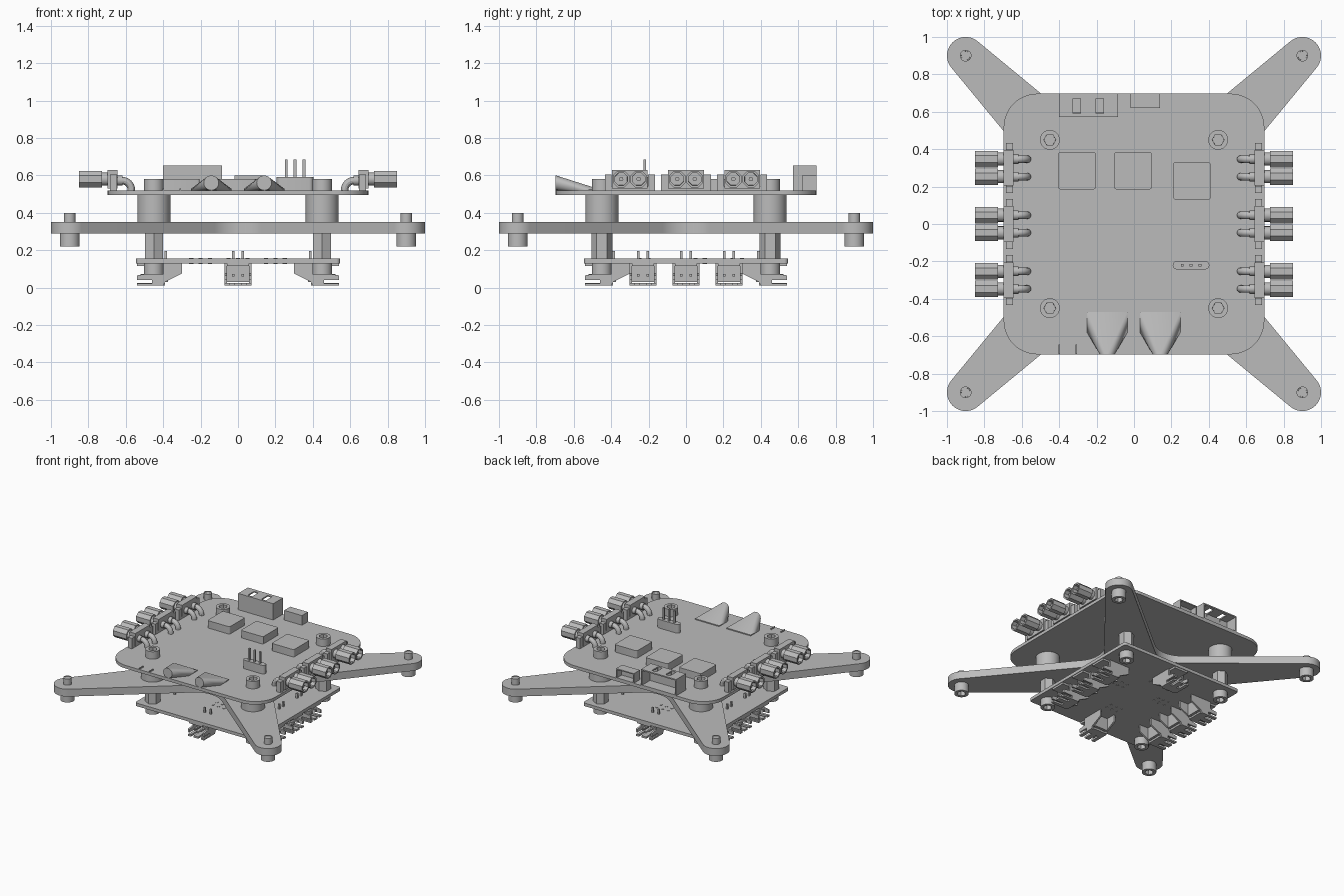
import bpy, bmesh
from math import sin, cos, pi, radians, atan2, hypot
from mathutils import Matrix, Vector

cube = bpy.data.objects.get("Cube")
if cube:
    bpy.data.objects.remove(cube)

grey = bpy.data.materials.new("plain grey")
grey.use_nodes = True
grey.diffuse_color = (0.5, 0.5, 0.5, 1)
grey.node_tree.nodes["Principled BSDF"].inputs["Base Color"].default_value = (0.5, 0.5, 0.5, 1)

made = []
MOVE = Matrix.Translation
QUARTERS = [(1, 1), (-1, 1), (-1, -1), (1, -1)]


def box(bm, lo, hi):
    """Axis-aligned box between two corners; returns its faces."""
    mid = (Vector(lo) + Vector(hi)) / 2
    size = Vector(hi) - Vector(lo)
    got = bmesh.ops.create_cube(bm, size=1, matrix=MOVE(mid) @ Matrix.Diagonal((*size, 1)))
    return list({f for v in got["verts"] for f in v.link_faces})


def cyl(bm, centre, r, depth, sides=24, axis="Z", turn=0):
    """Cylinder centred on a point; returns its faces."""
    rot = Matrix.Rotation(pi / 2, 4, "Y") if axis == "X" else Matrix()
    got = bmesh.ops.create_cone(bm, cap_ends=True, segments=sides, radius1=r, radius2=r, depth=depth,
                                matrix=MOVE(centre) @ rot @ Matrix.Rotation(turn, 4, "Z"))
    return list({f for v in got["verts"] for f in v.link_faces})


def prism(bm, points, vector):
    """Extrude a closed outline along a vector."""
    face = bm.faces.new([bm.verts.new(p) for p in points])
    got = bmesh.ops.extrude_face_region(bm, geom=[face])
    bmesh.ops.translate(bm, vec=vector, verts=[g for g in got["geom"] if isinstance(g, bmesh.types.BMVert)])


def hollow(bm, faces, direction, wall, depth):
    """Sink a recess into the face that looks in a direction."""
    face = max(faces, key=lambda f: f.normal.dot(Vector(direction)))
    bmesh.ops.inset_individual(bm, faces=[face], thickness=wall)
    bmesh.ops.inset_individual(bm, faces=[face], thickness=0.0005, depth=-depth)
    return face


def arc(cx, cy, r, start, end, steps):
    return [(cx + r * cos(start + (end - start) * i / steps),
             cy + r * sin(start + (end - start) * i / steps)) for i in range(steps + 1)]


def finish(bm, name):
    bmesh.ops.recalc_face_normals(bm, faces=bm.faces[:])
    mesh = bpy.data.meshes.new(name)
    bm.to_mesh(mesh)
    bm.free()
    mesh.materials.append(grey)
    return place(mesh, name)


def place(mesh, name, matrix=Matrix()):
    ob = bpy.data.objects.new(name, mesh)
    bpy.context.collection.objects.link(ob)
    ob.matrix_world = matrix
    made.append(ob)
    return ob


def copies(ob, matrices):
    """First matrix moves the object itself, the others get linked copies."""
    ob.matrix_world = matrices[0]
    for m in matrices[1:]:
        place(ob.data, ob.name, m)


def slab(name, half, radius, z0, z1):
    """Square board with rounded corners."""
    bm = bmesh.new()
    pts = []
    for i, (sx, sy) in enumerate(QUARTERS):
        k = half - radius
        pts += arc(sx * k, sy * k, radius, i * pi / 2, (i + 1) * pi / 2, 10)
    prism(bm, [(x, y, z0) for x, y in pts], (0, 0, z1 - z0))
    return finish(bm, name)


# Four-armed frame: round tips, tapered arms, filleted valleys
bm = bmesh.new()
swing, tip, fillet = radians(84.5), 0.9, 0.2
edge = pi / 4 + swing
valley = (tip * (cos(edge) + sin(edge)) + 0.1 + fillet) / sin(edge)
outline = []
for i, (sx, sy) in enumerate(QUARTERS):
    a = pi / 4 + i * pi / 2
    outline += arc(sx * tip, sy * tip, 0.1, a - swing, a + swing, 18)
    b = a + pi / 4
    outline += arc(valley * cos(b), valley * sin(b), fillet, a + swing + pi, b + pi - (a + swing - b), 12)
prism(bm, [(x, y, 0.29) for x, y in outline], (0, 0, 0.06))
finish(bm, "cross_frame")

# Circuit boards
slab("upper_board", 0.697, 0.18, 0.495, 0.52)
slab("lower_board", 0.545, 0.02, 0.13, 0.155)


# Socket-head screws
def screw(name, height):
    bm = bmesh.new()
    faces = cyl(bm, (0, 0, height / 2), 0.053, height, 36)
    cap = max(faces, key=lambda f: f.normal.z)
    bmesh.ops.inset_individual(bm, faces=[cap], thickness=0.02)
    for v in cap.verts:
        t = atan2(v.co.y, v.co.x)
        r = 0.032 * cos(pi / 6) / cos(t % (pi / 3) - pi / 6)
        v.co.xy = r * cos(t), r * sin(t)
    bmesh.ops.inset_individual(bm, faces=[cap], thickness=0.0005, depth=-0.035)
    return finish(bm, name)


flip = Matrix.Rotation(pi, 4, "X")
copies(screw("board_screw", 0.06), [MOVE((x * 0.45, y * 0.45, 0.52)) for x, y in QUARTERS])
copies(screw("lower_screw", 0.06), [MOVE((x * 0.45, y * 0.45, 0.13)) @ flip for x, y in QUARTERS])
copies(screw("arm_screw", 0.07), [MOVE((x * 0.9, y * 0.9, 0.29)) @ flip for x, y in QUARTERS])

# Screw ends above the arms
bm = bmesh.new()
hollow(bm, cyl(bm, (0, 0, 0.37), 0.031, 0.06), (0, 0, 1), 0.007, 0.004)
copies(finish(bm, "arm_screw_end"), [MOVE((x * 0.9, y * 0.9, 0)) for x, y in QUARTERS])

# Spacers above the frame and hexagonal standoffs below it
bm = bmesh.new()
cyl(bm, (0, 0, 0.4225), 0.088, 0.145, 40)
copies(finish(bm, "round_spacer"), [MOVE((x * 0.45, y * 0.45, 0)) for x, y in QUARTERS])
bm = bmesh.new()
cyl(bm, (0, 0, 0.2225), 0.056, 0.135, 6)
copies(finish(bm, "hex_standoff"), [MOVE((x * 0.45, y * 0.45, 0)) for x, y in QUARTERS])

# Side-entry two-pin connectors under the lower board, opening outwards along x
bm = bmesh.new()
wall = [(0.30, 0.13), (0.30, 0.075), (0.39, 0.03), (0.40, 0.01), (0.54, 0.01), (0.54, 0.022), (0.46, 0.022),
        (0.46, 0.04), (0.54, 0.04), (0.54, 0.065), (0.48, 0.075), (0.48, 0.13)]
for y in (-0.072, 0.058):
    prism(bm, [(x, y, z) for x, z in wall], (0, 0.014, 0))
box(bm, (0.375, -0.06, 0.03), (0.395, 0.06, 0.13))
box(bm, (0.39, -0.06, 0.115), (0.54, 0.06, 0.13))
for y0, y1 in ((-0.06, -0.045), (-0.02, 0.02), (0.045, 0.06)):
    box(bm, (0.39, y0, 0.01), (0.54, y1, 0.025))
box(bm, (0.39, -0.06, 0.01), (0.46, 0.06, 0.025))
for y in (-0.026, 0.026):
    box(bm, (0.38, y - 0.007, 0.06), (0.52, y + 0.007, 0.074))
    box(bm, (0.38, y - 0.007, 0.06), (0.394, y + 0.007, 0.195))
sides = [(a, y) for a in (0, pi) for y in (-0.23, 0, 0.23)] + [(pi / 2, 0), (-pi / 2, 0)]
copies(finish(bm, "pin_connector"), [Matrix.Rotation(a, 4, "Z") @ MOVE((0, y, 0)) for a, y in sides])

# Solder points on both faces of the lower board
bm = bmesh.new()
for gx, gy in ((0, -0.25), (0.2, 0.05), (-0.2, 0.05), (0, 0.25)):
    for i in range(6):
        cyl(bm, (gx + (i % 3 - 1) * 0.05, gy + (i // 3) * 0.05, 0.1425), 0.011, 0.031, 8)
finish(bm, "solder_points")

# Twin coaxial sockets along the left and right edges
bm = bmesh.new()
box(bm, (0.645, -0.095, 0.53), (0.697, 0.095, 0.63))
for y in (-0.115, 0.115):
    box(bm, (0.648, y - 0.018, 0.515), (0.685, y + 0.018, 0.605))
box(bm, (0.648, -0.13, 0.515), (0.685, 0.13, 0.54))
for y in (-0.047, 0.047):
    cyl(bm, (0.715, y, 0.58), 0.035, 0.04, 16, "X")
    hollow(bm, cyl(bm, (0.789, y, 0.58), 0.048, 0.122, 8, "X", pi / 8), (1, 0, 0), 0.012, 0.09)
    cyl(bm, (0.76, y, 0.58), 0.012, 0.14, 10, "X")
    cyl(bm, (0.632, y, 0.572), 0.026, 0.03, 16, "X")
rows = [Matrix.Rotation(a, 4, "Z") @ MOVE((0, y, 0)) for a in (0, pi) for y in (-0.3, 0, 0.3)]
copies(finish(bm, "twin_socket"), rows)

# Bent leads from the sockets down into the upper board
bm = bmesh.new()
for y in (-0.047, 0.047):
    path = [((0.64, 0.572), 0)] + [(p, a) for p, a in zip(
        arc(0.62, 0.522, 0.05, pi / 2, pi, 8), [i * pi / 16 for i in range(9)])] + [((0.57, 0.51), pi / 2)]
    rings = []
    for (x, z), a in path:
        rings.append([bm.verts.new((x - sin(a) * 0.02 * cos(t), y + 0.02 * sin(t), z + cos(a) * 0.02 * cos(t)))
                      for t in [k * pi / 6 for k in range(12)]])
    for r0, r1 in zip(rings, rings[1:]):
        for k in range(12):
            bm.faces.new((r0[k], r0[k - 1], r1[k - 1], r1[k]))
copies(finish(bm, "bent_leads"), rows)

# Chips
for name, x, y in (("left_chip", -0.305, 0.285), ("middle_chip", -0.005, 0.285), ("right_chip", 0.31, 0.23)):
    bm = bmesh.new()
    box(bm, (x - 0.1, y - 0.1, 0.515), (x + 0.1, y + 0.1, 0.58))
    bmesh.ops.bevel(bm, geom=[e for e in bm.edges if abs(e.verts[0].co.z - e.verts[1].co.z) > 0.01],
                    offset=0.012, segments=3, affect="EDGES", profile=0.5)
    finish(bm, name)

# Large and small box headers opening at the back
bm = bmesh.new()
hollow(bm, box(bm, (-0.4, 0.573, 0.515), (-0.085, 0.697, 0.652)), (0, 1, 0), 0.014, 0.1)
for i in range(10):
    x, z = -0.34 + (i % 5) * 0.05, 0.565 + (i // 5) * 0.04
    box(bm, (x - 0.006, 0.59, z - 0.006), (x + 0.006, 0.68, z + 0.006))
header = finish(bm, "large_header")
bm = bmesh.new()
for x in (-0.305, -0.182):
    box(bm, (x - 0.02, 0.59, 0.62), (x + 0.02, 0.67, 0.70))
cutter = finish(bm, "header_cutter")
cutter.hide_render = True
cutter.hide_set(True)
made.remove(cutter)
mod = header.modifiers.new("slots", "BOOLEAN")
mod.object = cutter
bm = bmesh.new()
hollow(bm, box(bm, (-0.02, 0.62, 0.515), (0.14, 0.697, 0.598)), (0, 1, 0), 0.012, 0.06)
finish(bm, "small_header")

# Three-pin header
bm = bmesh.new()
ends = arc(0.38, -0.22, 0.023, -pi / 2, pi / 2, 8) + arc(0.23, -0.22, 0.023, pi / 2, 3 * pi / 2, 8)
prism(bm, [(x, y, 0.515) for x, y in ends], (0, 0, 0.075))
for x in (0.257, 0.305, 0.353):
    box(bm, (x - 0.007, -0.227, 0.515), (x + 0.007, -0.213, 0.685))
finish(bm, "three_pin_header")

# Fanned ducts on the front edge: round mouth spreading to a flat wide end
for name, x in (("right_duct", -0.143), ("left_duct", 0.14)):
    bm = bmesh.new()
    for px, z in arc(x, 0.56, 0.04, 0, 2 * pi * 15 / 16, 15):
        bm.verts.new((px, -0.697, z))
    for s in (-1, 1):
        for y, z in ((-0.47, 0.52), (-0.47, 0.528), (-0.58, 0.52)):
            bm.verts.new((x + s * 0.108, y, z))
    bmesh.ops.convex_hull(bm, input=bm.verts[:])
    finish(bm, name)

# Small upright tabs beside the ducts
bm = bmesh.new()
for x in (-0.4, -0.31):
    box(bm, (x - 0.004, -0.695, 0.515), (x + 0.004, -0.645, 0.53))
finish(bm, "edge_tabs")

# Smooth the round surfaces, keep the edges sharp
bpy.ops.object.select_all(action="DESELECT")
for ob in made:
    ob.select_set(True)
bpy.context.view_layer.objects.active = made[0]
bpy.ops.object.shade_smooth_by_angle(angle=radians(30))
